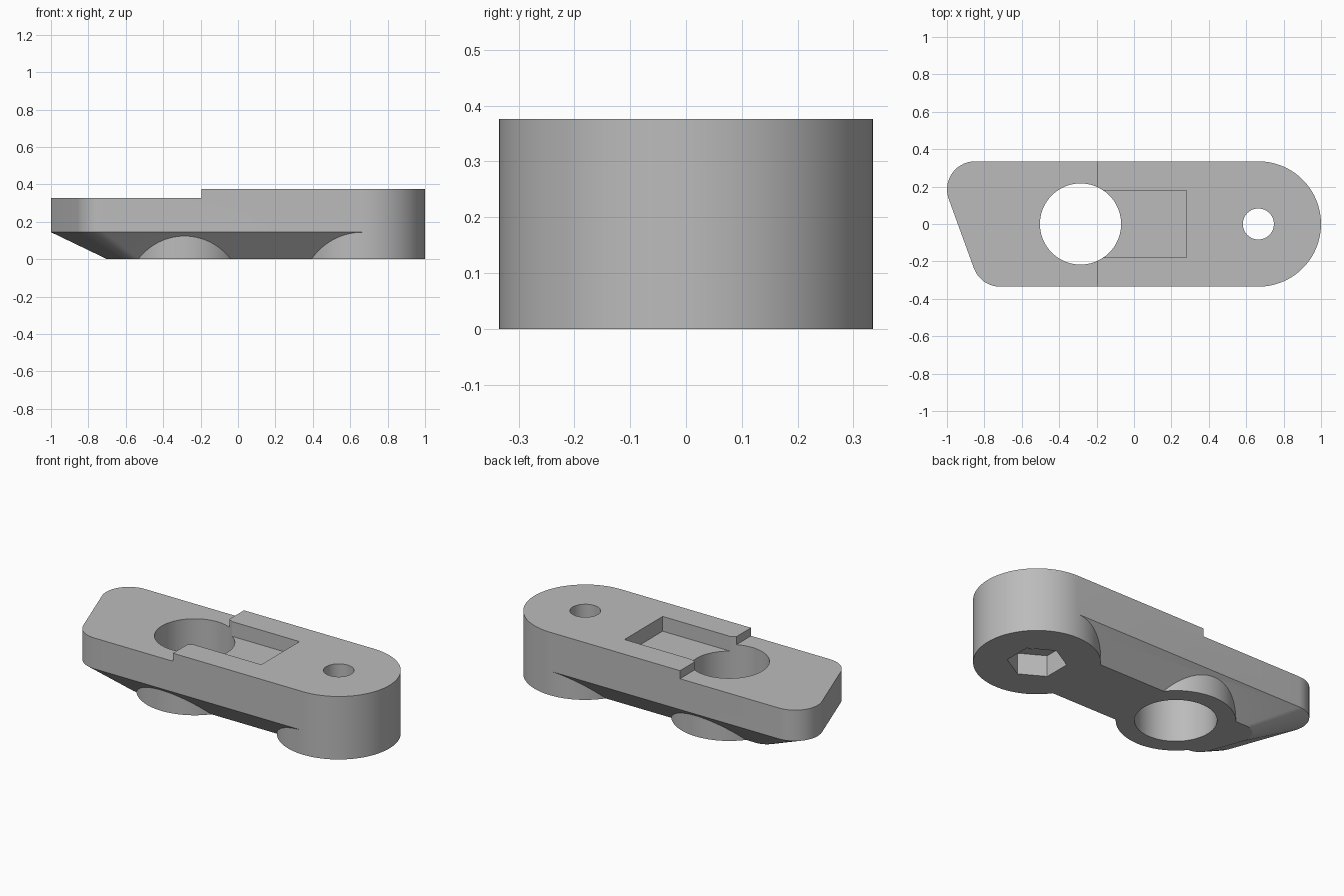
import bpy, bmesh, math
from mathutils import Vector

if "Cube" in bpy.data.objects:
    bpy.data.objects.remove(bpy.data.objects["Cube"])

grey = bpy.data.materials.new("plain grey")
grey.diffuse_color = (0.5, 0.5, 0.5, 1)
grey.use_nodes = True
grey.node_tree.nodes["Principled BSDF"].inputs["Base Color"].default_value = grey.diffuse_color


def loft(name, rings):
    """Closed solid through stacked rings of equal point count."""
    bm = bmesh.new()
    loops = [[bm.verts.new(p) for p in r] for r in rings]
    n = len(loops[0])
    for a, b in zip(loops, loops[1:]):
        for i in range(n):
            j = (i + 1) % n
            bm.faces.new((a[i], a[j], b[j], b[i]))
    bm.faces.new(loops[0][::-1])
    bm.faces.new(loops[-1])
    bmesh.ops.recalc_face_normals(bm, faces=bm.faces)
    me = bpy.data.meshes.new(name)
    bm.to_mesh(me)
    bm.free()
    me.materials.append(grey)
    ob = bpy.data.objects.new(name, me)
    bpy.context.collection.objects.link(ob)
    return ob


def prism(name, x, r, z0, z1, sides=96, turn=0):
    pts = [(x + r * math.cos(turn + 2 * math.pi * i / sides),
            r * math.sin(turn + 2 * math.pi * i / sides)) for i in range(sides)]
    return loft(name, [[(*p, z) for p in pts] for z in (z0, z1)])


def box(name, x0, x1, y, z0, z1):
    pts = [(x0, -y), (x1, -y), (x1, y), (x0, y)]
    return loft(name, [[(*p, z) for p in pts] for z in (z0, z1)])


def fillet(prev, corner, nxt, r, steps=14):
    """Arc points rounding one corner."""
    c = Vector(corner)
    u, v = (Vector(prev) - c).normalized(), (Vector(nxt) - c).normalized()
    half = u.angle(v) / 2
    centre = c + (u + v).normalized() * r / math.sin(half)
    a = c + u * r / math.tan(half) - centre
    b = c + v * r / math.tan(half) - centre
    total = a.angle(b)
    return [centre + (a * math.sin((1 - t) * total) + b * math.sin(t * total)) / math.sin(total)
            for t in (i / steps for i in range(steps + 1))]


def plan(y, x_back, x_front, r, z):
    """Lever outline: straight sides and a slanted, rounded left end."""
    p = [(0.665, -y), (0.665, y), (x_back, y), (x_front, -y)]
    pts = p[:2] + fillet(p[1], p[2], p[3], r) + fillet(p[2], p[3], p[0], r)
    return [(q[0], q[1], z) for q in pts]


# Lever body with bevelled underside
body = loft("lever_body", [plan(0.195, -0.743, -0.601, 0.10, 0),
                           plan(0.335, -1.064, -0.82, 0.15, 0.144),
                           plan(0.335, -1.064, -0.82, 0.15, 0.376)])


def combine(tool, op):
    m = body.modifiers.new(tool.name, 'BOOLEAN')
    m.operation, m.object, m.solver = op, tool, 'EXACT'
    bpy.context.view_layer.objects.active = body
    bpy.ops.object.modifier_apply(modifier=m.name)
    bpy.data.objects.remove(tool)


# Rounded end and boss around the large hole
combine(prism("round_end", 0.665, 0.335, 0, 0.376), 'UNION')
combine(prism("hole_boss", -0.286, 0.315, 0, 0.2), 'UNION')

# Lowered left top, holes, rectangular pocket, hexagonal nut recess
combine(box("step_cut", -1.3, -0.195, 0.5, 0.328, 0.6), 'DIFFERENCE')
combine(prism("large_hole", -0.286, 0.217, -0.1, 0.6), 'DIFFERENCE')
combine(prism("small_hole", 0.665, 0.083, -0.1, 0.6, 64), 'DIFFERENCE')
combine(box("pocket", -0.25, 0.28, 0.18, 0.288, 0.6), 'DIFFERENCE')
combine(prism("nut_recess", 0.665, 0.158, -0.1, 0.125, 6, math.pi / 6), 'DIFFERENCE')

# Smooth curved walls, keep edges sharp
bpy.ops.object.select_all(action='DESELECT')
body.select_set(True)
bpy.context.view_layer.objects.active = body
bpy.ops.object.shade_smooth_by_angle(angle=math.radians(20))
